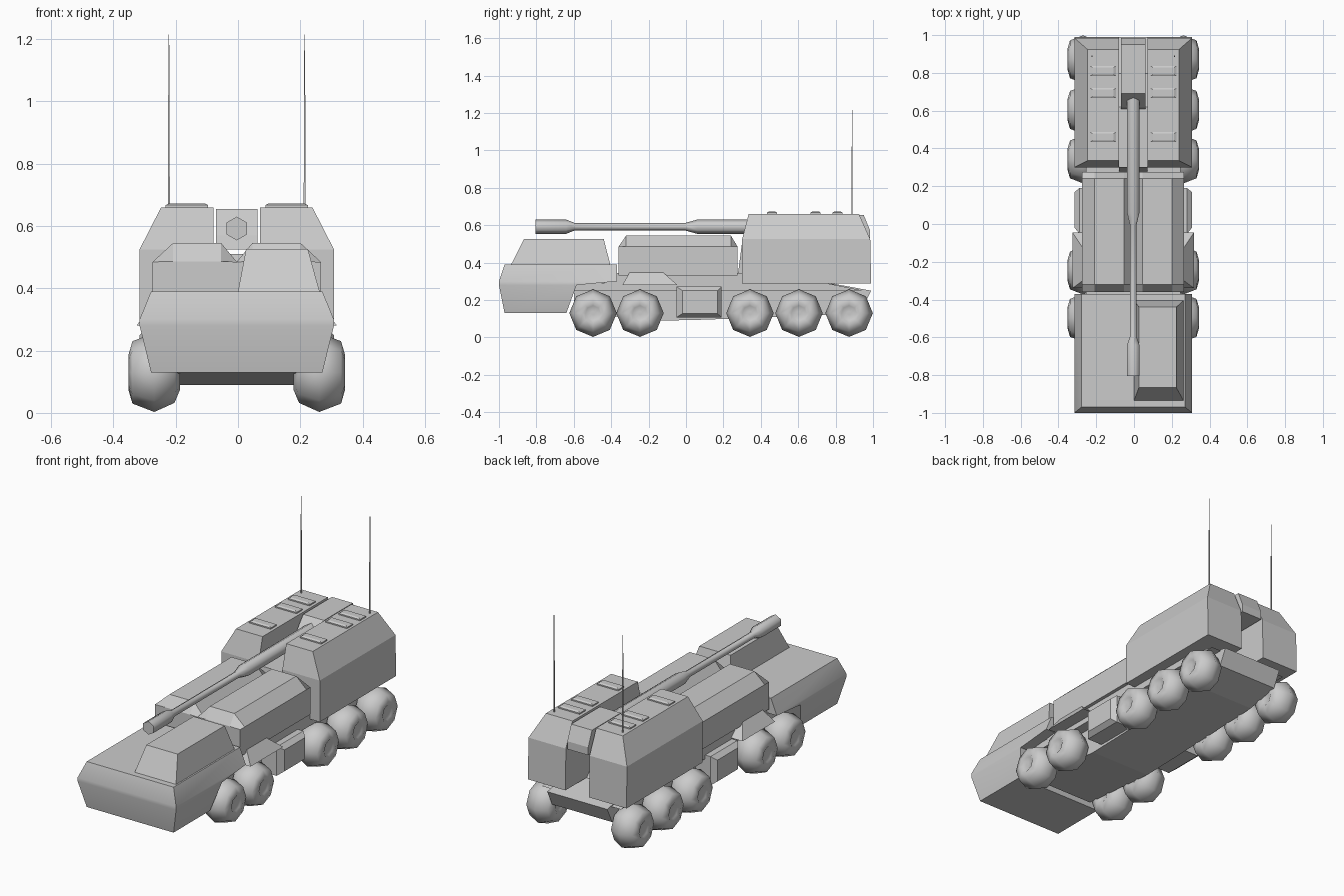
import bpy, math
from mathutils import Vector

cube = bpy.data.objects.get("Cube")
if cube:
    bpy.data.objects.remove(cube, do_unlink=True)

grey = bpy.data.materials.new("primer grey")
grey.use_nodes = True
tone = (0.6, 0.6, 0.6, 1)
grey.diffuse_color = tone
grey.node_tree.nodes["Principled BSDF"].inputs["Base Color"].default_value = tone
CENTRE = -0.004   # the vehicle sits slightly off the x axis


def loft(name, rings, smooth=0):
    """Bridge equal-length rings of points and cap both ends."""
    n = len(rings[0])
    verts = [Vector(p) + Vector((CENTRE, 0, 0)) for r in rings for p in r]
    faces = [tuple(range(n)), tuple(range((len(rings) - 1) * n, len(rings) * n))]
    for k in range(len(rings) - 1):
        for i in range(n):
            j = (i + 1) % n
            faces.append((k * n + i, k * n + j, k * n + n + j, k * n + n + i))
    mesh = bpy.data.meshes.new(name)
    mesh.from_pydata(verts, [], faces)
    mesh.materials.append(grey)
    obj = bpy.data.objects.new(name, mesh)
    bpy.context.collection.objects.link(obj)
    bpy.ops.object.select_all(action='DESELECT')
    obj.select_set(True)
    bpy.context.view_layer.objects.active = obj
    bpy.ops.object.mode_set(mode='EDIT')
    bpy.ops.mesh.select_all(action='SELECT')
    bpy.ops.mesh.remove_doubles(threshold=0.0001)
    bpy.ops.mesh.normals_make_consistent(inside=False)
    bpy.ops.object.mode_set(mode='OBJECT')
    if smooth:
        bpy.ops.object.shade_smooth_by_angle(angle=math.radians(smooth))
    return obj


def rect(x0, x1, y0, y1, z):
    return [(x0, y0, z), (x1, y0, z), (x1, y1, z), (x0, y1, z)]


def sided(side, ring):
    return [(side * x, y, z) for x, y, z in ring]


def disc(axis, at, radius, sides, centre):
    """Regular ring around the x or y axis with a corner at the top."""
    pts = []
    for i in range(sides):
        a = math.tau * i / sides
        u, w = radius * math.sin(a), radius * math.cos(a)
        pts.append((at, centre[0] + u, centre[1] + w) if axis == 'x'
                   else (centre[0] + u, at, centre[1] + w))
    return pts


# Front hull and offset cab
loft("front_hull", [rect(-.275, .275, -.97, -.64, .13),
                    rect(-.312, .312, -1, -.585, .28),
                    rect(-.312, .312, -1, -.37, .30),
                    rect(-.275, .275, -.97, -.37, .39)], 40)
loft("cab", [rect(.004, .266, -.935, -.405, .39),
             rect(.03, .228, -.866, -.44, .527)])

# Chassis with sloping tail
profile = [(-.6, .32), (-.6, .13), (-.12, .09), (.1, .095), (.75, .12),
           (.945, .16), (.99, .25), (.8, .285), (.3, .335)]
loft("chassis", [[(x, y, z) for y, z in profile] for x in (-.19, .19)])
loft("chassis_deck", [rect(-.25, .25, -.6, .95, .25),
                      rect(-.25, .25, -.6, .75, .29)])
loft("deck_riser", [rect(-.25, .25, -.45, .32, .28),
                    rect(-.25, .25, -.38, .31, .345)])

# Middle bay with a groove under the barrel
half = [(.27, .33), (.27, .485), (.205, .545), (.05, .545)]
outline = [(-x, z) for x, z in half] + [(0, .485)] + half[::-1]
loft("middle_bay", [[(x, y, min(z, top)) for x, z in outline]
                    for y, top in ((-.36, .486), (-.32, .545), (.24, .545), (.275, .486))])

# Gun support, mount and stepped barrel
loft("gun_support", [rect(-.075, .075, .27, .8, .28),
                     rect(-.075, .075, .3, .62, .51)])
loft("gun_mount", [rect(-.066, .066, .61, .985, .525),
                   rect(-.066, .066, .62, .985, .57),
                   rect(-.066, .066, .69, .95, .655)])
barrel = [(-.805, .038), (-.64, .038), (-.595, .02), (-.005, .02), (.06, .038), (.68, .038)]
loft("barrel", [disc('y', y, r, 6, (0, .592)) for y, r in barrel], 62)

WHEEL = [(.195, .03), (.182, .055), (.2, .098), (.265, .127), (.335, .1),
         (.348, .055), (.338, .04), (.338, .01)]

for side, label in ((1, "left"), (-1, "right")):
    # Rear pods
    loft(label + "_rear_pod", [sided(side, r) for r in (
        rect(.075, .312, .3, .99, .288),
        rect(.075, .312, .3, .985, .525),
        rect(.075, .243, .335, .925, .66))])
    # Roof vents
    for i, y in enumerate((.81, .693, .46)):
        loft(f"{label}_roof_vent_{i + 1}", [sided(side, r) for r in (
            rect(.092, .228, y - .027, y + .027, .655),
            rect(.092, .228, y - .027, y + .027, .667),
            rect(.104, .216, y - .018, y + .018, .673))])
    # Whip antennas
    rod = [(.655, .003), (1.02, .0025), (1.021, .0015), (1.215, .0012)]
    loft(label + "_antenna", [rect(side * .218 - r, side * .218 + r, .888 - r, .888 + r, z)
                              for z, r in rod])
    # Fenders over the second wheel
    loft(label + "_fender", [sided(side, r) for r in (
        rect(.2, .322, -.34, -.045, .28),
        rect(.2, .268, -.3, -.125, .35))])
    # Side stowage boxes, tapering outwards
    loft(label + "_stowage_box", [
        [(side * x, y0, z0), (side * x, y1, z0), (side * x, y1, z1), (side * x, y0, z1)]
        for x, y0, y1, z0, z1 in ((.18, -.052, .19, .107, .272),
                                  (.285, -.052, .19, .107, .272),
                                  (.312, -.018, .168, .128, .25))])
    # Wheels
    for i, y in enumerate((-.497, -.246, .342, .604, .872)):
        loft(f"{label}_wheel_{i + 1}",
             [disc('x', side * x, r, 8, (y, .13)) for x, r in WHEEL], 75)
